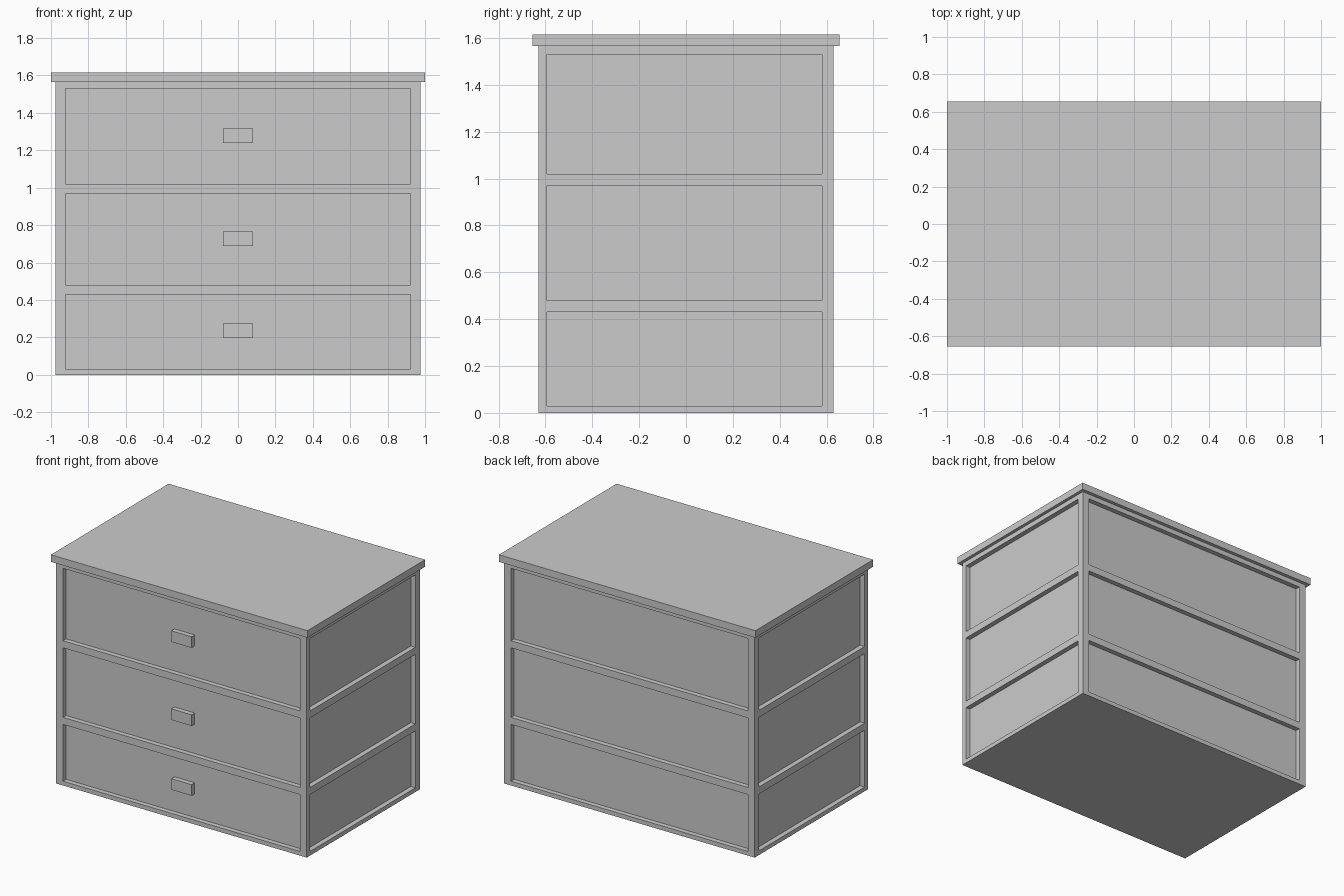
import bpy, bmesh
from mathutils import Vector

if "Cube" in bpy.data.objects:
    bpy.data.objects.remove(bpy.data.objects["Cube"])


def boxes(name, bounds):
    """One object made of boxes given as (x0, x1, y0, y1, z0, z1)."""
    bm = bmesh.new()
    for x0, x1, y0, y1, z0, z1 in bounds:
        verts = bmesh.ops.create_cube(bm, size=1)["verts"]
        for v in verts:
            v.co = Vector((x0 if v.co.x < 0 else x1,
                           y0 if v.co.y < 0 else y1,
                           z0 if v.co.z < 0 else z1))
    mesh = bpy.data.meshes.new(name)
    bm.to_mesh(mesh)
    bm.free()
    ob = bpy.data.objects.new(name, mesh)
    bpy.context.collection.objects.link(ob)
    return ob


W, D, H = 0.977, 0.63, 1.565      # body half width, half depth, height
RECESS = 0.035                    # panel depth
ROWS = [(0.03, 0.43), (0.48, 0.97), (1.02, 1.53)]

# Cabinet body with recessed panels on all four sides
body = boxes("cabinet_body", [(-W, W, -D, D, 0, H)])
cuts = []
for z0, z1 in ROWS:
    cuts += [(-0.923, 0.923, -D - 0.1, -D + RECESS, z0, z1),
             (-0.923, 0.923, D - RECESS, D + 0.1, z0, z1),
             (-W - 0.1, -W + RECESS, -0.594, 0.58, z0, z1),
             (W - RECESS, W + 0.1, -0.594, 0.58, z0, z1)]
cutter = boxes("panel_cutter", cuts)
cutter.hide_render = True
cutter.hide_viewport = False
mod = body.modifiers.new("panels", "BOOLEAN")
mod.operation = "DIFFERENCE"
mod.solver = "EXACT"
mod.object = cutter
bpy.context.view_layer.objects.active = body
bpy.ops.object.modifier_apply(modifier=mod.name)
bpy.data.objects.remove(cutter)

# Overhanging top
boxes("top_board", [(-1, 1, -0.655, 0.655, H, 1.615)])

# Drawer handles, flush with the frame
for i, z in enumerate((0.235, 0.727, 1.277)):
    boxes(f"drawer_handle_{i + 1}",
          [(-0.079, 0.079, -D, -D + RECESS, z - 0.039, z + 0.039)])
